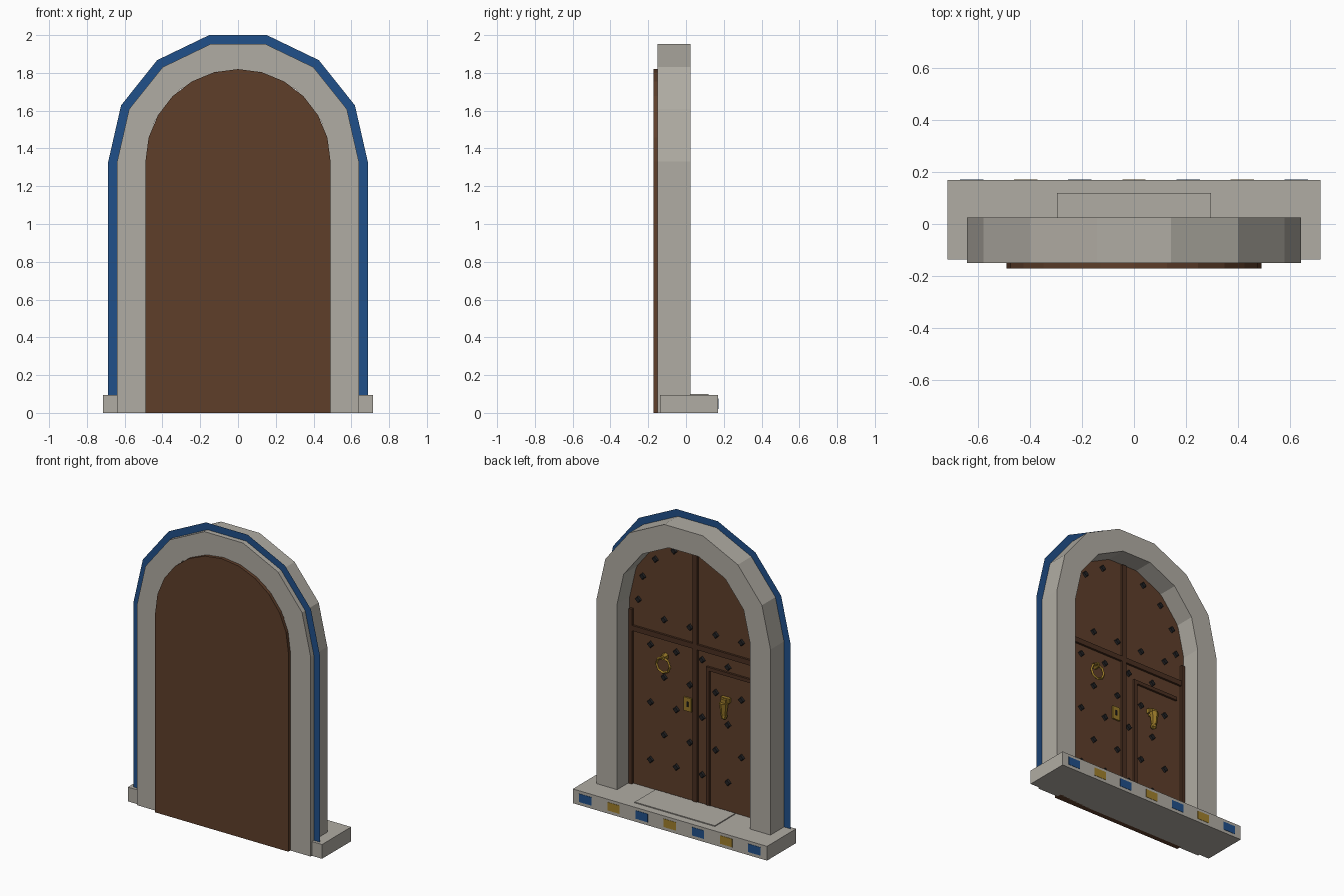
import bpy, bmesh, math
from mathutils import Matrix, Vector

if "Cube" in bpy.data.objects:
    bpy.data.objects.remove(bpy.data.objects["Cube"])

SPRING = 1.33          # height where the arch begins
DOOR_Y = -0.108        # inner face of the door


def material(name, rgb):
    m = bpy.data.materials.new(name)
    lin = [((c / 255 + 0.055) / 1.055) ** 2.4 for c in rgb]
    m.diffuse_color = (*lin, 1)
    m.use_nodes = True
    m.node_tree.nodes["Principled BSDF"].inputs["Base Color"].default_value = m.diffuse_color
    return m


STONE = material("stone", (176, 172, 163))
WOOD = material("wood", (94, 62, 42))
DARK_WOOD = material("dark_wood", (74, 47, 32))
IRON = material("iron", (32, 32, 34))
BRASS = material("brass", (152, 120, 40))
BLUE = material("blue", (32, 80, 138))
YELLOW = material("yellow", (160, 128, 44))


def finish(name, bm, mat):
    bmesh.ops.recalc_face_normals(bm, faces=bm.faces)
    me = bpy.data.meshes.new(name)
    bm.to_mesh(me)
    bm.free()
    me.materials.append(mat)
    ob = bpy.data.objects.new(name, me)
    bpy.context.collection.objects.link(ob)
    return ob


def add_box(bm, x0, x1, y0, y1, z0, z1):
    mat = Matrix.Translation(((x0 + x1) / 2, (y0 + y1) / 2, (z0 + z1) / 2))
    mat = mat @ Matrix.Diagonal((x1 - x0, y1 - y0, z1 - z0, 1))
    bmesh.ops.create_cube(bm, size=1, matrix=mat)


def box(name, mat, *dims):
    bm = bmesh.new()
    add_box(bm, *dims)
    return finish(name, bm, mat)


def add_cone(bm, loc, r1, r2, depth, seg):
    # cone pointing along +y, with a vertex straight up
    mat = Matrix.Translation(loc) @ Matrix.Rotation(-math.pi / 2, 4, 'X')
    bmesh.ops.create_cone(bm, cap_ends=True, segments=seg, radius1=r1,
                          radius2=r2, depth=depth, matrix=mat)


def arch_points(r, n, y, z0=0.0):
    arc = [(r * math.cos(math.pi * i / n), y, SPRING + r * math.sin(math.pi * i / n))
           for i in range(n + 1)]
    return [(r, y, z0)] + arc + [(-r, y, z0)]


def extrude(bm, depth):
    res = bmesh.ops.extrude_face_region(bm, geom=bm.faces[:])
    verts = [g for g in res["geom"] if isinstance(g, bmesh.types.BMVert)]
    bmesh.ops.translate(bm, verts=verts, vec=(0, depth, 0))


def arch_band(name, mat, r_in, r_out, n, y, depth, z0=0.0):
    bm = bmesh.new()
    a = [bm.verts.new(p) for p in arch_points(r_in, n, y, z0)]
    b = [bm.verts.new(p) for p in arch_points(r_out, n, y, z0)]
    for i in range(len(a) - 1):
        bm.faces.new((a[i], b[i], b[i + 1], a[i + 1]))
    if depth:
        extrude(bm, depth)
    return finish(name, bm, mat)


# stone surround and flat painted outline
arch_band("stone_arch", STONE, 0.49, 0.64, 7, -0.15, 0.175)
arch_band("painted_outline", BLUE, 0.64, 0.687, 7, -0.117, 0, 0.05)

# door slab
bm = bmesh.new()
bm.faces.new([bm.verts.new(p) for p in arch_points(0.49, 12, -0.171)])
extrude(bm, DOOR_Y + 0.171)
finish("door", bm, WOOD)

# threshold, worn step and tiles on its riser
box("threshold", STONE, -0.715, 0.715, -0.137, 0.169, 0, 0.095)
box("worn_step", STONE, -0.295, 0.295, -0.10, 0.118, 0.09, 0.101)
for i in range(7):
    x = (i - 3) * 0.2075
    box("riser_tile", YELLOW if i % 2 else BLUE,
        x - 0.045, x + 0.045, 0.165, 0.171, 0.021, 0.076)

# door mouldings: centre strip, rail, hinge stiles, wicket frame
F = DOOR_Y - 0.005
bm = bmesh.new()
for x0, x1, z0, z1, t in (
        (-0.015, 0.015, 0.095, 1.80, 0.016),
        (-0.48, 0.48, 1.115, 1.15, 0.014),
        (-0.485, -0.462, 0.095, 1.26, 0.018),
        (0.462, 0.485, 0.095, 1.26, 0.018),
        (-0.105, -0.082, 0.095, 1.022, 0.014),
        (-0.425, -0.082, 0.998, 1.022, 0.014)):
    add_box(bm, x0, x1, F, DOOR_Y + t, z0, z1)
finish("door_mouldings", bm, DARK_WOOD)

# iron studs: staggered rows and a ring following the arch
spots = []
for row in range(6):
    side = -1 if row % 2 == 0 else 1
    spots += [(side * (0.335 - 0.19 * k), 1.245 - 0.1915 * row) for k in range(4)]
for i in range(9):
    if i != 4:
        a = math.pi * i / 8
        spots.append((0.425 * math.cos(a), SPRING + 0.425 * math.sin(a)))
bm = bmesh.new()
for x, z in spots:
    add_cone(bm, (x, DOOR_Y + 0.004, z), 0.026, 0.018, 0.016, 4)
finish("iron_studs", bm, IRON)

# ring knocker with boss
bpy.ops.mesh.primitive_torus_add(major_segments=8, minor_segments=4,
                                 major_radius=0.05, minor_radius=0.009,
                                 location=(0.225, -0.08, 0.955),
                                 rotation=(math.pi / 2, 0, 0))
ring = bpy.context.object
ring.name = "knocker_ring"
ring.data.materials.append(BRASS)
bm = bmesh.new()
add_cone(bm, (0.225, -0.092, 1.005), 0.024, 0.016, 0.034, 6)
finish("knocker_boss", bm, BRASS)

# lock plate and keyhole
box("lock_plate", BRASS, 0.03, 0.086, F, DOOR_Y + 0.01, 0.685, 0.775)
box("keyhole", IRON, 0.051, 0.065, F, DOOR_Y + 0.012, 0.715, 0.75)

# hand-shaped knocker: mount, tapered hand, ball
bm = bmesh.new()
add_box(bm, -0.257, -0.193, F, -0.085, 0.825, 0.855)
add_box(bm, -0.243, -0.207, F, -0.068, 0.81, 0.85)
bmesh.ops.create_cone(bm, cap_ends=True, segments=6, radius1=0.018, radius2=0.029,
                      depth=0.085, matrix=Matrix.Translation((-0.225, -0.075, 0.785)))
bmesh.ops.create_icosphere(bm, subdivisions=1, radius=0.023,
                           matrix=Matrix.Translation((-0.225, -0.08, 0.733)))
finish("hand_knocker", bm, BRASS)
